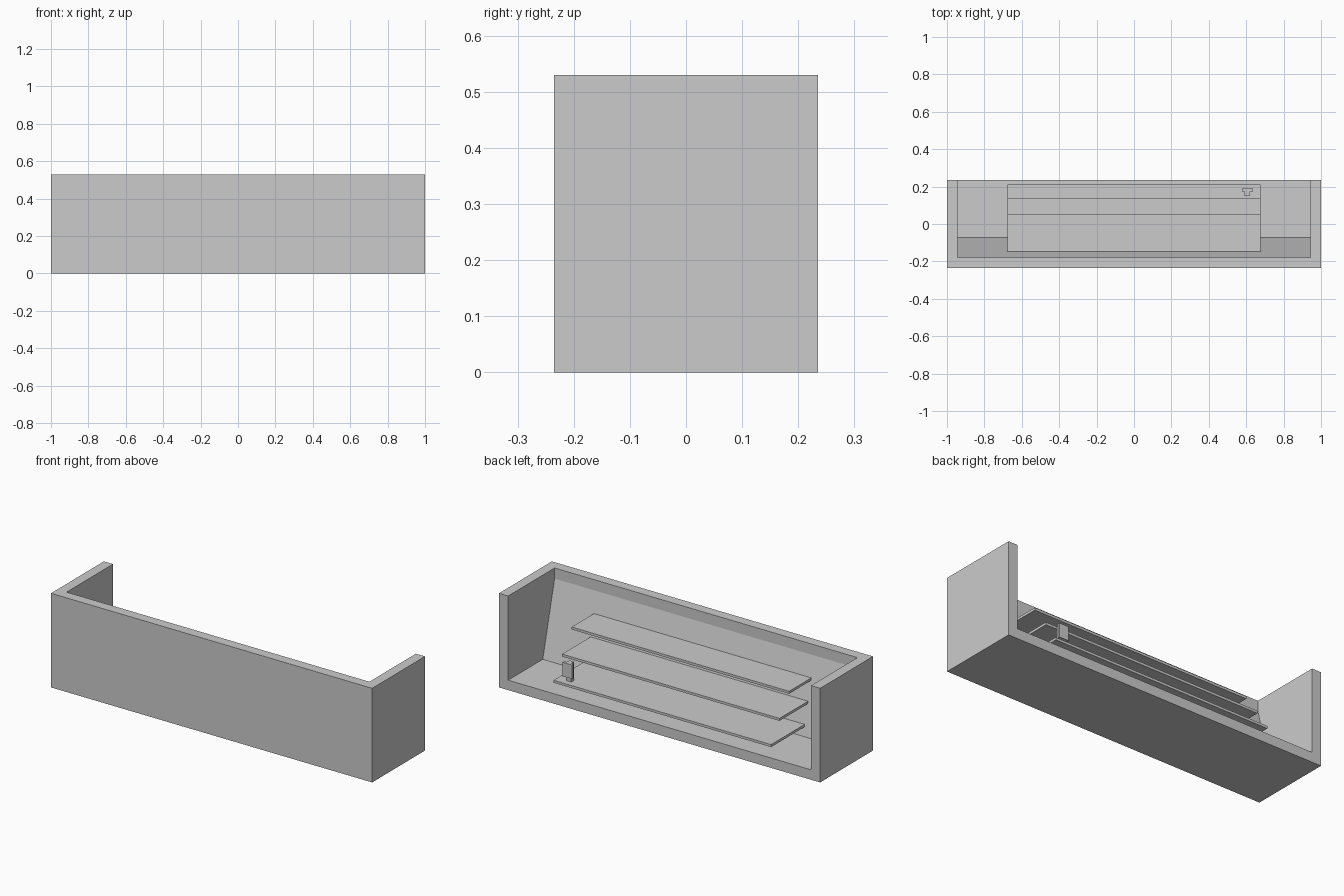
import bpy, bmesh

if "Cube" in bpy.data.objects:
    bpy.data.objects.remove(bpy.data.objects["Cube"])


def extrude_profile(name, profile, x0, x1):
    """Extrude a (y, z) profile along x."""
    bm = bmesh.new()
    face = bm.faces.new([bm.verts.new((x0, y, z)) for y, z in profile])
    ext = bmesh.ops.extrude_face_region(bm, geom=[face])
    verts = [g for g in ext["geom"] if isinstance(g, bmesh.types.BMVert)]
    bmesh.ops.translate(bm, verts=verts, vec=(x1 - x0, 0, 0))
    bmesh.ops.recalc_face_normals(bm, faces=bm.faces)
    mesh = bpy.data.meshes.new(name)
    bm.to_mesh(mesh)
    bm.free()
    obj = bpy.data.objects.new(name, mesh)
    bpy.context.collection.objects.link(obj)
    return obj


def box(name, x0, x1, y0, y1, z0, z1):
    return extrude_profile(name, [(y0, z0), (y1, z0), (y1, z1), (y0, z1)], x0, x1)


# Counter body: solid block hollowed by a cavity open at the back and top
body = box("counter_body", -1, 1, -0.235, 0.235, 0, 0.53)
cavity = extrude_profile(
    "cavity_cutter",
    [(-0.073, 0.056), (0.4, 0.056), (0.4, 0.7), (-0.178, 0.7), (-0.178, 0.47)],
    -0.943, 0.943)
cavity.hide_render = True

cut = body.modifiers.new("cavity", "BOOLEAN")
cut.operation = "DIFFERENCE"
cut.solver = "EXACT"
cut.object = cavity
bpy.context.view_layer.objects.active = body
bpy.ops.object.modifier_apply(modifier=cut.name)
bpy.data.objects.remove(cavity)

# Stepped shelves fixed to the sloped inner panel
for name, y0, y1, top in [("lower_shelf", -0.09, 0.21, 0.117),
                          ("middle_shelf", -0.119, 0.135, 0.236),
                          ("upper_shelf", -0.148, 0.05, 0.356)]:
    box(name, -0.677, 0.677, y0, y1, top - 0.014, top)

# Small holder standing on the lower shelf: post with a plate behind it
box("holder_post", 0.592, 0.62, 0.15, 0.176, 0.117, 0.222)
box("holder_plate", 0.578, 0.635, 0.175, 0.19, 0.143, 0.222)
